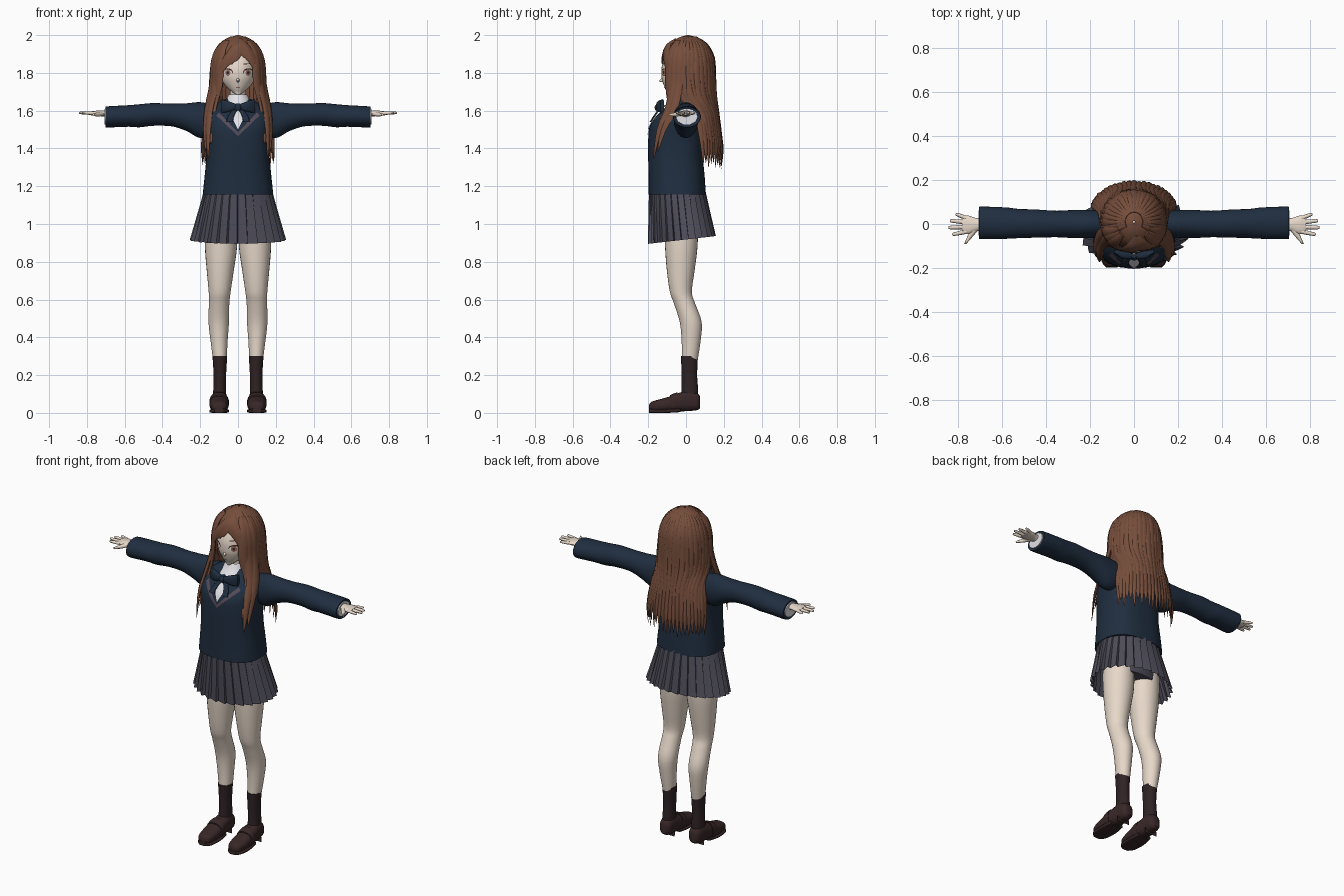
import bpy, bmesh, math, random
from mathutils import Vector

random.seed(4)
cube = bpy.data.objects.get("Cube")
if cube:
    bpy.data.objects.remove(cube, do_unlink=True)


def material(name, *rgb):
    mat = bpy.data.materials.new(name)
    mat.use_nodes = True
    mat.diffuse_color = (*rgb, 1)
    mat.node_tree.nodes["Principled BSDF"].inputs["Base Color"].default_value = (*rgb, 1)
    return mat


skin = material("skin", .80, .69, .59)
hair = material("brown hair", .18, .075, .044)
navy = material("navy knit", .014, .027, .05)
white = material("white cloth", .83, .83, .87)
grey = material("grey skirt", .075, .073, .1)
plum = material("plum trim", .09, .07, .1)
sock = material("dark sock", .028, .016, .018)
leather = material("shoe leather", .04, .02, .02)
dark = material("lash brown", .05, .02, .015)
iris = material("iris brown", .36, .17, .11)


def finish(name, bm, mat, mirror=False):
    """Turn a bmesh into a shaded, optionally mirrored object."""
    bmesh.ops.recalc_face_normals(bm, faces=bm.faces)
    mesh = bpy.data.meshes.new(name)
    bm.to_mesh(mesh)
    bm.free()
    obj = bpy.data.objects.new(name, mesh)
    bpy.context.collection.objects.link(obj)
    mesh.materials.append(mat)
    bpy.ops.object.select_all(action='DESELECT')
    obj.select_set(True)
    bpy.context.view_layer.objects.active = obj
    bpy.ops.object.shade_smooth_by_angle(angle=math.radians(40))
    if mirror:
        obj.modifiers.new("Mirror", 'MIRROR')
    return obj


def smooth(rows, steps=4):
    """Pass a smooth curve through rows of numbers."""
    out = []
    for i in range(len(rows) - 1):
        quad = (rows[max(i - 1, 0)], rows[i], rows[i + 1], rows[min(i + 2, len(rows) - 1)])
        for s in range(steps):
            t = s / steps
            out.append(tuple(b + t / 2 * (c - a + t * (2 * a - 5 * b + 4 * c - d + t * (3 * (b - c) + d - a)))
                             for a, b, c, d in zip(*quad)))
    return out + [tuple(rows[-1])]


def sample(rows, t):
    for a, b in zip(rows, rows[1:]):
        if min(a[0], b[0]) <= t <= max(a[0], b[0]) and a[0] != b[0]:
            u = (t - a[0]) / (b[0] - a[0])
            return tuple(p + u * (q - p) for p, q in zip(a, b))
    return min(rows[0], rows[-1], key=lambda r: abs(r[0] - t))


def bridge(bm, rings, closed=True):
    for low, high in zip(rings, rings[1:]):
        for j in range(len(low) if closed else len(low) - 1):
            k = (j + 1) % len(low)
            bm.faces.new((low[j], low[k], high[k], high[j]))


def loft(name, rows, mat, axis='Z', n=28, power=2, mirror=False, caps=True):
    """Skin superellipse rings; each row is (position, centre a, centre b, radius a, radius b)."""
    bm, rings = bmesh.new(), []
    for t, a, b, ra, rb in smooth(rows):
        ring = []
        for j in range(n):
            c, s = math.cos(math.tau * j / n), math.sin(math.tau * j / n)
            u = a + ra * math.copysign(abs(c) ** (2 / power), c)
            v = b + rb * math.copysign(abs(s) ** (2 / power), s)
            ring.append(bm.verts.new({'X': (t, u, v), 'Y': (u, t, v), 'Z': (u, v, t)}[axis]))
        rings.append(ring)
    bridge(bm, rings)
    if caps:
        bm.faces.new(rings[0])
        bm.faces.new(rings[-1])
    return finish(name, bm, mat, mirror)


def drape(name, outline, rows, mat, lift, power=2, mirror=True):
    """Lay a thin plate with an x-z outline on the front of a loft."""
    rows, bm, rings = smooth(rows), bmesh.new(), []
    cx = sum(p[0] for p in outline) / len(outline)
    cz = sum(p[1] for p in outline) / len(outline)
    edge = [(p[0] + (q[0] - p[0]) * s / 4, p[1] + (q[1] - p[1]) * s / 4)
            for p, q in zip(outline, outline[1:] + outline[:1]) for s in range(4)]
    for k in (1, .7, .4, .1):
        ring = []
        for x, z in edge:
            x, z = cx + (x - cx) * k, cz + (z - cz) * k
            _, ox, oy, rx, ry = sample(rows, z)
            y = oy - ry * max(0, 1 - abs((x - ox) / rx) ** power) ** (1 / power)
            ring.append(bm.verts.new((x, y - lift, z)))
        rings.append(ring)
    bridge(bm, rings)
    bm.faces.new(rings[-1])
    finish(name, bm, mat, mirror)


def oval(x, z, a, b, n=10):
    return [(x + a * math.cos(math.tau * i / n), z + b * math.sin(math.tau * i / n)) for i in range(n)]


# Head, face and neck
head = [(1.685, 0, -.088, .01, .01), (1.7, 0, -.07, .032, .032), (1.72, 0, -.05, .056, .062),
        (1.75, 0, -.035, .08, .088), (1.78, 0, -.02, .093, .11), (1.83, 0, -.005, .102, .124),
        (1.88, 0, 0, .1, .112), (1.93, 0, .005, .075, .088), (1.96, 0, .01, .045, .05)]
loft("head", head, skin)
loft("neck", [(1.6, 0, -.015, .05, .045), (1.66, 0, -.02, .042, .042), (1.74, 0, -.02, .045, .045)], skin)
loft("nose", [(-.11, 0, 1.767, .014, .02), (-.143, 0, 1.757, .003, .003)], skin, 'Y', 10)
drape("eyelash", oval(.056, 1.804, .03, .021), head, dark, .002)
drape("eye_white", oval(.056, 1.8, .027, .018), head, white, .004)
drape("eye_iris", oval(.054, 1.801, .014, .017), head, iris, .006)
drape("eye_pupil", oval(.054, 1.802, .006, .008), head, dark, .0075)
drape("eyebrow", [(.028, 1.844), (.03, 1.849), (.085, 1.852), (.085, 1.849)], head, dark, .003)
drape("mouth", oval(0, 1.723, .013, .003), head, iris, .003, mirror=False)

# Sweater, neckline, collar and bow
body = [(1.155, 0, -.047, .187, .152), (1.25, 0, -.05, .177, .149), (1.35, 0, -.055, .168, .145),
        (1.45, 0, -.055, .169, .145), (1.52, 0, -.05, .175, .141), (1.58, 0, -.035, .175, .115),
        (1.62, 0, -.02, .14, .085), (1.65, 0, -.015, .09, .06), (1.67, 0, -.012, .05, .045)]
knit = 2.5
loft("sweater", body, navy, n=48, power=knit)
drape("neckline_trim", [(0, 1.465), (0, 1.485), (.1, 1.59), (.115, 1.575)], body, plum, .004, knit)
drape("shirt_front", [(0, 1.5), (.03, 1.56), (.035, 1.6), (-.035, 1.6), (-.03, 1.56)], body, white, .005, knit, False)
loft("shirt_collar", [(1.62, 0, -.03, .085, .09), (1.65, 0, -.025, .066, .068), (1.685, 0, -.02, .05, .052)],
     white, caps=False)
loft("bow_wing", [(.005, -.145, 1.62, .012, .012), (.05, -.14, 1.622, .018, .028), (.09, -.125, 1.625, .01, .036)],
     navy, 'X', 16, 3, True)
loft("bow_knot", [(1.602, 0, -.15, .014, .012), (1.62, 0, -.148, .018, .018), (1.638, 0, -.142, .014, .012)], navy)
loft("bow_tail", [(1.61, .012, -.142, .012, .006), (1.575, .035, -.165, .016, .006), (1.54, .045, -.188, .018, .005)],
     navy, n=12, power=3, mirror=True)

# Sleeves, cuffs and hands
loft("sleeve", [(.12, 0, 1.55, .06, .08), (.2, 0, 1.55, .064, .095), (.27, 0, 1.565, .064, .074),
                (.35, 0, 1.577, .06, .06), (.45, .002, 1.58, .064, .06), (.52, .002, 1.573, .066, .061),
                (.58, .004, 1.572, .071, .057), (.69, .005, 1.567, .074, .056), (.7, .005, 1.567, .07, .052)],
     navy, 'X', mirror=True)
loft("shirt_cuff", [(.68, .004, 1.568, .058, .044), (.706, .004, 1.568, .056, .042)], white, 'X', mirror=True)
loft("palm", [(.68, 0, 1.582, .027, .02), (.715, -.003, 1.585, .03, .016), (.75, -.004, 1.586, .042, .014),
              (.78, -.002, 1.586, .038, .01)], skin, 'X', 18, mirror=True)
for name, root, tip, reach in (("index_finger", -.034, -.046, .825), ("middle_finger", -.013, -.016, .842),
                               ("ring_finger", .008, .014, .835), ("little_finger", .026, .042, .81)):
    loft(name, [(.76, root, 1.586, .011, .01), (reach - .01, tip, 1.588, .008, .007), (reach, tip, 1.588, .003, .003)],
         skin, 'X', 10, mirror=True)
loft("thumb", [(-.02, .72, 1.584, .02, .012), (-.055, .742, 1.58, .013, .011), (-.09, .765, 1.578, .005, .006)],
     skin, 'Y', 10, mirror=True)

# Knife-pleated skirt with a hem that dips at the front
bm, rings, pleats = bmesh.new(), [], 28
for t in (0, .25, .6, 1):
    ring = []
    for p in range(pleats):
        for f in (0, .45, .9):
            a = math.tau * (p + f) / pleats
            r = 1 + (.025 + .075 * t) * (f - .6)
            y = -.047 + .025 * t + (.148 + .027 * t) * r * math.sin(a)
            z = 1.18 + (.918 + .115 * y - 1.18) * t
            ring.append(bm.verts.new(((.178 + .07 * t) * r * math.cos(a), y, z)))
    rings.append(ring)
bridge(bm, rings)
finish("pleated_skirt", bm, grey)
loft("shorts", [(.95, 0, -.025, .17, .1), (1.05, 0, -.03, .165, .115), (1.15, 0, -.04, .15, .12)], grey)

# Legs, socks and shoes
loft("leg", [(1.02, .09, -.025, .083, .09), (.88, .09, -.025, .085, .086), (.75, .094, -.028, .071, .073),
             (.64, .097, -.027, .058, .058), (.58, .1, -.008, .054, .056), (.48, .102, .025, .054, .058),
             (.38, .1, .027, .045, .05), (.28, .096, .02, .036, .042)], skin, mirror=True)
loft("sock", [(.3, .096, .018, .039, .045), (.2, .096, .018, .033, .041), (.12, .097, .02, .034, .044),
              (.06, .097, .015, .036, .045)], sock, mirror=True)
loft("shoe", [(-.195, .1, .03, .02, .014), (-.18, .1, .034, .038, .026), (-.13, .1, .04, .049, .034),
              (-.08, .1, .048, .05, .041), (-.03, .099, .058, .046, .05), (.02, .098, .065, .041, .055),
              (.06, .097, .06, .035, .045), (.075, .097, .055, .02, .03)], leather, 'Y', power=2.5, mirror=True)
loft("shoe_strap", [(-.085, .1, .05, .05, .044), (-.065, .1, .053, .052, .05), (-.045, .1, .057, .049, .052)],
     leather, 'Y', power=2.5, mirror=True)
loft("shoe_sole", [(-.197, .1, .012, .025, .012), (-.17, .1, .01, .046, .01), (-.1, .1, .01, .052, .01),
                   (-.03, .099, .014, .043, .01)], leather, 'Y', power=4, mirror=True)
loft("shoe_heel", [(0, .098, .025, .04, 0), (.03, .098, .025, .041, 0)], leather, power=3, mirror=True)

# Hair shell: height, half width, half depth, centre y, opening angle measured from the back
shell = smooth([(2, .005, .005, .01, 180), (1.985, .05, .055, .01, 180), (1.95, .095, .1, .01, 180),
                (1.9, .122, .124, .012, 172), (1.82, .138, .138, .012, 125), (1.7, .144, .138, .015, 112),
                (1.6, .156, .12, .045, 88), (1.5, .178, .12, .06, 82), (1.4, .192, .13, .062, 78),
                (1.28, .19, .125, .06, 76)])


def on_shell(angle, z, scale=1.0):
    _, rx, ry, cy, _ = sample(shell, z)
    a = math.radians(angle)
    return Vector((rx * scale * math.sin(a), cy + ry * scale * math.cos(a), z))


def strand(bm, path, width, thick):
    """Add a flat tapering lock that hugs the head along a path."""
    pts, rings = [Vector(p) for p in smooth([tuple(p) for p in path], 3)], []
    for i, p in enumerate(pts):
        t = i / (len(pts) - 1)
        along = (pts[min(i + 1, len(pts) - 1)] - pts[max(i - 1, 0)]).normalized()
        side = along.cross(p - Vector((0, .02, min(p.z, 1.85)))).normalized()
        out = side.cross(along)
        k = (.35 + .65 * min(1, 4 * t)) * max(.03, 1 - t ** 5)
        rings.append([bm.verts.new(p + side * width / 2 * k * math.cos(a) + out * thick / 2 * k * math.sin(a))
                      for a in (math.tau * j / 8 for j in range(8))])
    bridge(bm, rings)
    bm.faces.new(rings[0])
    bm.faces.new(rings[-1])


bm = bmesh.new()
bridge(bm, [[bm.verts.new(on_shell(row[4] * (j / 24 - 1), row[0], .97)) for j in range(49)]
            for row in shell if row[0] > 1.38], False)
finish("hair_shell", bm, hair)

# Long back locks
bm, count = bmesh.new(), 23
for i in range(count):
    turn = 2 * i / (count - 1) - 1
    tip = 1.29 + random.uniform(0, .06)
    path = [on_shell(turn * sample(shell, z)[4] if z < 1.75 else turn * 112, z, random.uniform(.99, 1.02))
            for z in (1.99, 1.95, 1.88, 1.78, 1.68, 1.58, 1.48, 1.39, tip)]
    strand(bm, path, .042, .018)
finish("back_hair", bm, hair)

# Side locks that fall in front of the shoulders
bm = bmesh.new()
for x, y, z, start in ((.158, -.172, 1.34, 125), (.172, -.15, 1.38, 113), (.142, -.165, 1.42, 135)):
    path = [on_shell(start, h, 1.03) for h in (1.97, 1.92, 1.84, 1.74)]
    path += [Vector((x - .012, y + .085, 1.62)), Vector((x, y + .03, 1.5)), Vector((x, y, z))]
    strand(bm, path, .062, .026)
finish("side_locks", bm, hair, True)

# Swept fringe parted to one side
bm = bmesh.new()
for end, low in ((186, 1.86), (196, 1.845), (207, 1.83), (218, 1.81), (229, 1.78), (240, 1.73),
                 (165, 1.88), (155, 1.86), (145, 1.83), (135, 1.79), (123, 1.73)):
    path = [on_shell(168 + (end - 168) * s ** .8, 1.98 + (low - 1.98) * s, 1.06) for s in (0, .25, .5, .75, 1)]
    strand(bm, path, .05, .014)
finish("fringe", bm, hair)
